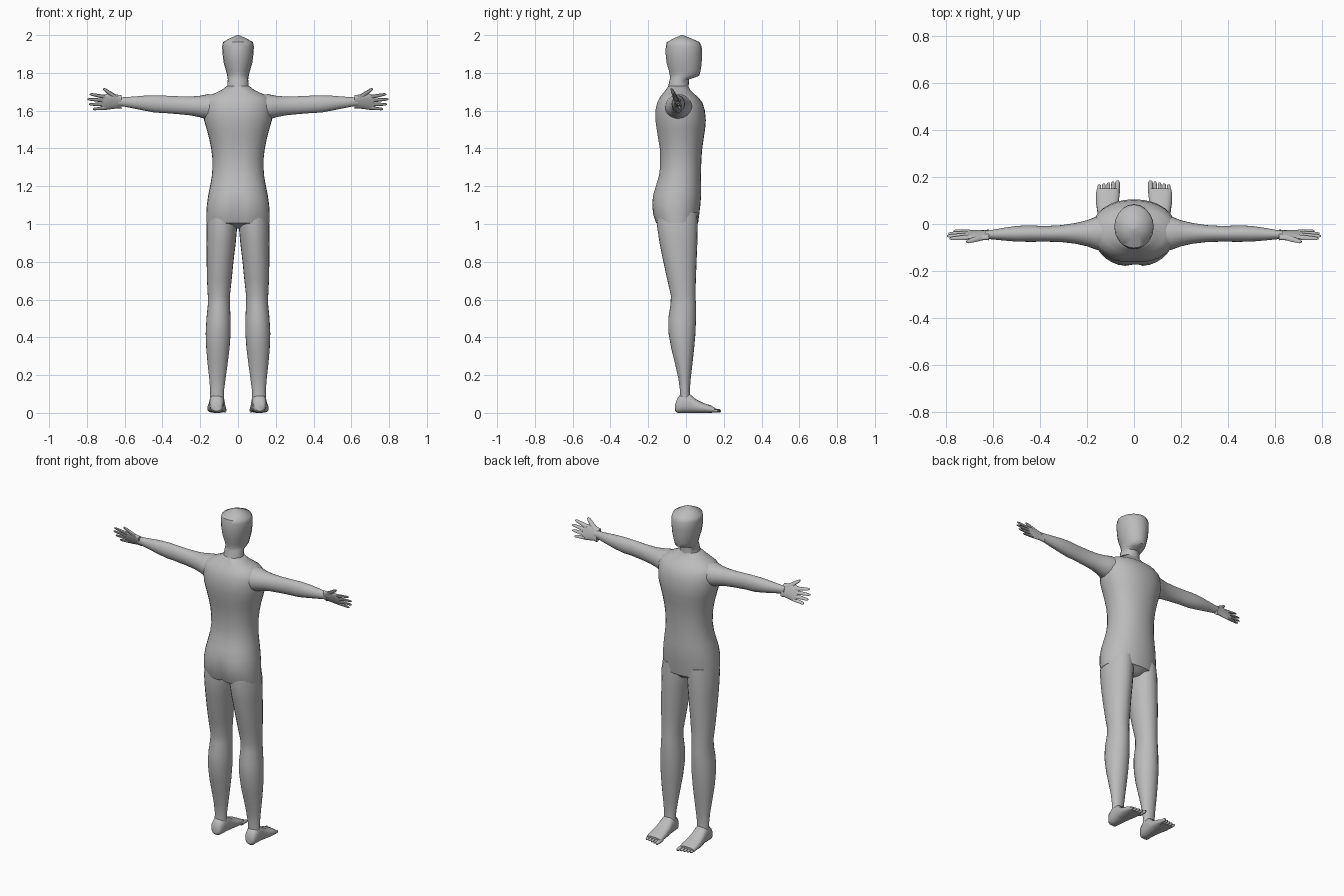
import bpy, bmesh, math
from mathutils import Vector

skin = bpy.data.materials.new("plain grey")
skin.diffuse_color = (0.5, 0.5, 0.5, 1)


def finish(name, bm, mirror, angle=50):
    bmesh.ops.recalc_face_normals(bm, faces=bm.faces)
    me = bpy.data.meshes.new(name)
    bm.to_mesh(me)
    bm.free()
    me.materials.append(skin)
    ob = bpy.data.objects.new(name, me)
    bpy.context.collection.objects.link(ob)
    if mirror:
        ob.modifiers.new("Mirror", 'MIRROR').use_mirror_merge = False
    bpy.ops.object.select_all(action='DESELECT')
    ob.select_set(True)
    bpy.context.view_layer.objects.active = ob
    bpy.ops.object.shade_smooth_by_angle(angle=math.radians(angle))
    return ob


def skin_rings(bm, rings):
    """Bridge closed rings of points and cap both ends."""
    vs = [[bm.verts.new(p) for p in r] for r in rings]
    n = len(vs[0])
    for a, b in zip(vs, vs[1:]):
        for i in range(n):
            j = (i + 1) % n
            bm.faces.new((a[i], a[j], b[j], b[i]))
    bm.faces.new(vs[0])
    bm.faces.new(vs[-1])


def loft(name, axis, rows, n=24, power=2.0, mirror=False, warp=None):
    """Rows: position on axis, then low/high limits of the two other axes."""
    others = {'x': (1, 2), 'y': (0, 2), 'z': (0, 1)}[axis]
    rings = []
    for pos, a0, a1, b0, b1 in rows:
        ring = []
        for i in range(n):
            t = math.tau * i / n
            c, s = math.cos(t), math.sin(t)
            p = Vector()
            p['xyz'.index(axis)] = pos
            p[others[0]] = (a0 + a1) / 2 + (a1 - a0) / 2 * math.copysign(abs(c) ** (2 / power), c)
            p[others[1]] = (b0 + b1) / 2 + (b1 - b0) / 2 * math.copysign(abs(s) ** (2 / power), s)
            ring.append(warp(p) if warp else p)
        rings.append(ring)
    bm = bmesh.new()
    skin_rings(bm, rings)
    return finish(name, bm, mirror)


def digits(name, items, warp=None):
    """Tapered rounded digits: start, end, start radius, end radius."""
    bm = bmesh.new()
    for p, q, r0, r1 in items:
        p, q = Vector(p), Vector(q)
        rot = (q - p).to_track_quat('Z', 'Y')
        rings = []
        for f, r in ((0, r0), (0.5, (r0 + r1) / 2), (0.88, r1), (1, r1 * 0.5)):
            ring = [p.lerp(q, f) + rot @ Vector((r * math.cos(k * math.tau / 8),
                                                 r * math.sin(k * math.tau / 8), 0)) for k in range(8)]
            rings.append([warp(v) for v in ring] if warp else ring)
        skin_rings(bm, rings)
    finish(name, bm, True)


def sym(z, w, y0, y1):
    return (z, -w, w, y0, y1)


def torso_warp(p):
    # shallow groove along the spine, deeper between the buttocks
    if p.y < -0.05:
        depth = 0.018 if p.z < 1.14 else 0.006
        p.y += depth * math.exp(-(p.x / 0.025) ** 2)
    return p


# Torso, from crotch to base of neck
loft("torso", 'z', [
    sym(0.975, 0.03, -0.09, 0.03), sym(0.998, 0.09, -0.14, 0.052),
    sym(1.005, 0.168, -0.162, 0.064), sym(1.05, 0.168, -0.178, 0.07),
    sym(1.10, 0.165, -0.183, 0.076), sym(1.15, 0.158, -0.178, 0.08),
    sym(1.20, 0.148, -0.163, 0.08), sym(1.25, 0.139, -0.148, 0.079),
    sym(1.30, 0.135, -0.14, 0.08), sym(1.35, 0.136, -0.14, 0.082),
    sym(1.40, 0.142, -0.142, 0.086), sym(1.45, 0.152, -0.15, 0.093),
    sym(1.50, 0.165, -0.158, 0.101), sym(1.55, 0.18, -0.165, 0.105),
    sym(1.60, 0.184, -0.165, 0.10), sym(1.64, 0.182, -0.156, 0.088),
    sym(1.67, 0.168, -0.142, 0.066), sym(1.69, 0.128, -0.126, 0.042),
    sym(1.71, 0.085, -0.112, 0.022), sym(1.73, 0.06, -0.098, 0.012)],
    n=32, power=2.15, warp=torso_warp)

# Neck and head with a low pointed crown
loft("head", 'z', [
    sym(1.68, 0.065, -0.105, 0.022), sym(1.73, 0.057, -0.094, 0.014),
    sym(1.765, 0.054, -0.086, 0.016), sym(1.775, 0.055, -0.085, 0.045),
    sym(1.785, 0.057, -0.085, 0.07), sym(1.81, 0.063, -0.09, 0.077),
    sym(1.85, 0.075, -0.102, 0.083), sym(1.90, 0.082, -0.108, 0.085),
    sym(1.94, 0.084, -0.107, 0.083), sym(1.963, 0.079, -0.102, 0.072),
    sym(1.985, 0.04, -0.06, 0.022), sym(2.0, 0.004, -0.022, -0.016)], n=20)

# Legs
loft("leg", 'z', [
    (1.06, 0.01, 0.155, -0.15, 0.06), (1.00, 0.003, 0.166, -0.155, 0.062),
    (0.90, 0.012, 0.167, -0.14, 0.06), (0.80, 0.024, 0.166, -0.12, 0.056),
    (0.70, 0.034, 0.164, -0.098, 0.052), (0.62, 0.043, 0.16, -0.08, 0.05),
    (0.57, 0.043, 0.16, -0.082, 0.053), (0.50, 0.039, 0.167, -0.094, 0.053),
    (0.42, 0.039, 0.171, -0.092, 0.05), (0.34, 0.045, 0.168, -0.078, 0.043),
    (0.26, 0.055, 0.161, -0.058, 0.034), (0.18, 0.066, 0.152, -0.04, 0.025),
    (0.12, 0.074, 0.147, -0.032, 0.02), (0.05, 0.075, 0.148, -0.035, 0.025)],
    mirror=True)

# Feet and toes
loft("foot", 'y', [
    (-0.057, 0.092, 0.135, 0.01, 0.045), (-0.045, 0.08, 0.147, 0, 0.08),
    (-0.015, 0.074, 0.15, 0, 0.105), (0.02, 0.071, 0.152, 0, 0.1),
    (0.05, 0.068, 0.156, 0, 0.074), (0.09, 0.064, 0.162, 0, 0.053),
    (0.13, 0.062, 0.162, 0, 0.04), (0.152, 0.064, 0.158, 0.002, 0.028)],
    n=20, power=2.5, mirror=True)
digits("toes", [((0.072 + 0.019 * i, 0.13, 0.013), (0.07 + 0.0195 * i, 0.185 - 0.004 * i, 0.01),
                 0.012 if i == 0 else 0.009, 0.0095 if i == 0 else 0.007) for i in range(5)])

# Arms, from inside the shoulder to the wrist
loft("arm", 'x', [
    (0.10, -0.11, 0.035, 1.56, 1.685), (0.16, -0.11, 0.032, 1.552, 1.687),
    (0.20, -0.095, 0.016, 1.565, 1.679), (0.25, -0.084, 0.004, 1.575, 1.675),
    (0.31, -0.077, -0.005, 1.581, 1.676), (0.38, -0.075, -0.009, 1.587, 1.679),
    (0.44, -0.076, -0.006, 1.59, 1.681), (0.50, -0.075, -0.008, 1.601, 1.679),
    (0.56, -0.07, -0.017, 1.613, 1.674), (0.61, -0.065, -0.026, 1.623, 1.671),
    (0.635, -0.062, -0.029, 1.626, 1.67)], mirror=True)


def tilt(p):
    # the hand leans so that the thumb side sits further back
    p.y -= (p.z - 1.645) * 0.4
    return p


# Hands: palm, four fingers and a thumb
loft("palm", 'x', [
    (0.618, -0.064, -0.028, 1.61, 1.682), (0.64, -0.061, -0.031, 1.612, 1.685),
    (0.67, -0.06, -0.032, 1.608, 1.692), (0.70, -0.057, -0.034, 1.604, 1.688),
    (0.72, -0.054, -0.037, 1.606, 1.68)], n=16, mirror=True, warp=tilt)
digits("fingers_and_thumb", [
    ((0.70, -0.045, 1.672), (0.785, -0.045, 1.688), 0.011, 0.007),
    ((0.70, -0.045, 1.653), (0.797, -0.045, 1.661), 0.011, 0.007),
    ((0.70, -0.045, 1.633), (0.79, -0.045, 1.634), 0.011, 0.007),
    ((0.70, -0.045, 1.615), (0.768, -0.045, 1.608), 0.010, 0.007),
    ((0.645, -0.046, 1.668), (0.713, -0.048, 1.717), 0.014, 0.008)], warp=tilt)
